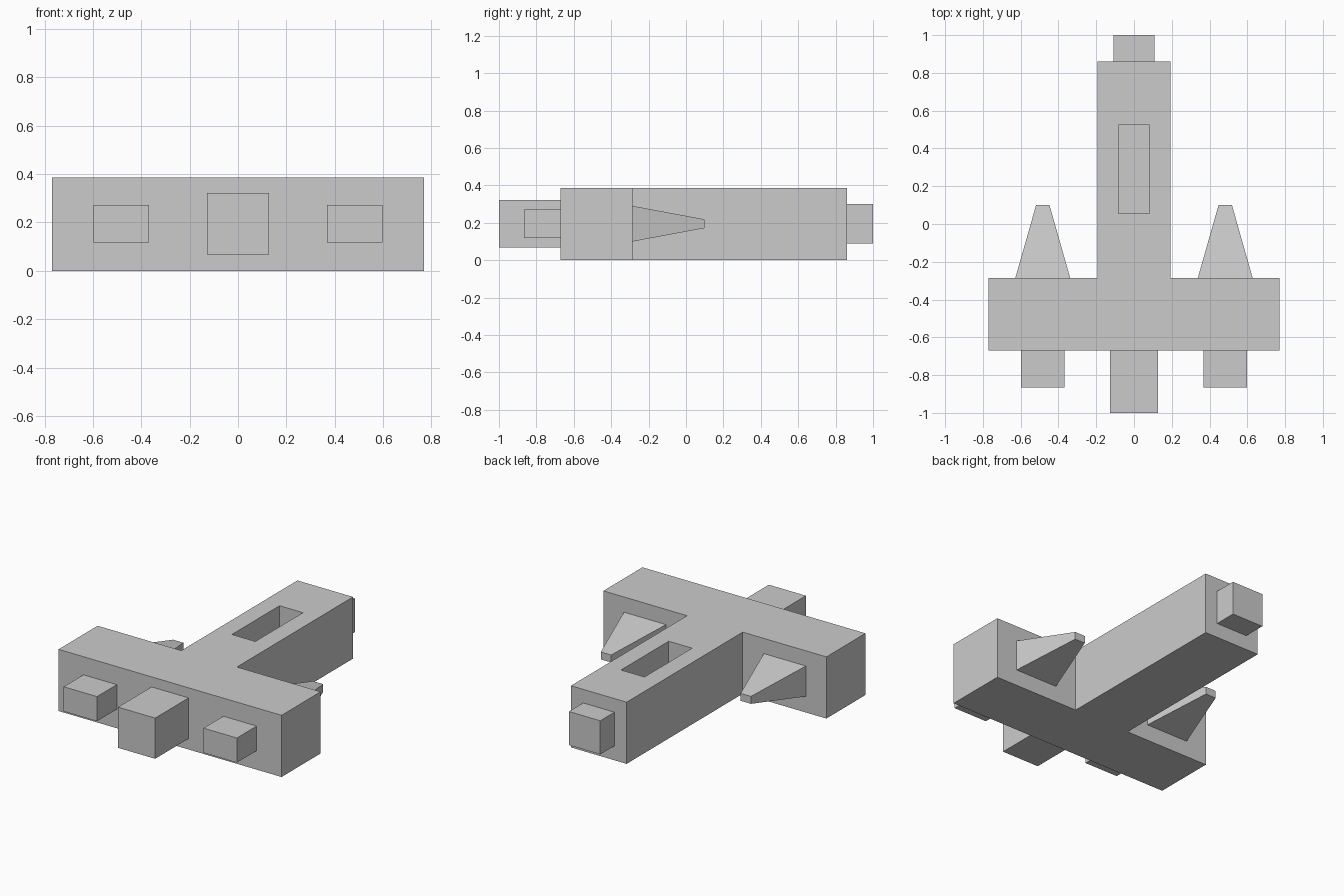
import bpy
import bmesh

cube = bpy.data.objects.get("Cube")
if cube:
    bpy.data.objects.remove(cube, do_unlink=True)

grey = bpy.data.materials.new("plain_grey")
grey.use_nodes = True
colour = (0.6, 0.6, 0.6, 1)
grey.diffuse_color = colour
grey.node_tree.nodes["Principled BSDF"].inputs["Base Color"].default_value = colour


def add_object(name, bm):
    bmesh.ops.recalc_face_normals(bm, faces=bm.faces)
    mesh = bpy.data.meshes.new(name)
    bm.to_mesh(mesh)
    bm.free()
    mesh.materials.append(grey)
    obj = bpy.data.objects.new(name, mesh)
    bpy.context.collection.objects.link(obj)
    return obj


def block(name, x, y, z, tip=1):
    """Box between (low, high) ranges; tip scales its back end."""
    bm = bmesh.new()
    bmesh.ops.create_cube(bm, size=1)
    centre = [sum(r) / 2 for r in (x, y, z)]
    size = [r[1] - r[0] for r in (x, y, z)]
    for v in bm.verts:
        taper = tip if v.co.y > 0 else 1
        v.co.x *= taper
        v.co.z *= taper
        for i in range(3):
            v.co[i] = centre[i] + v.co[i] * size[i]
    return add_object(name, bm)


# T-shaped body: half outline, mirrored, then extruded upward
HEIGHT = 0.385
half = [(0.77, -0.67), (0.77, -0.285), (0.192, -0.285), (0.192, 0.86)]
outline = half + [(-x, y) for x, y in reversed(half)]
bm = bmesh.new()
base = bm.faces.new([bm.verts.new((x, y, 0)) for x, y in outline])
top = bmesh.ops.extrude_face_region(bm, geom=[base], use_keep_orig=True)
bmesh.ops.translate(bm, vec=(0, 0, HEIGHT),
                    verts=[g for g in top["geom"] if isinstance(g, bmesh.types.BMVert)])
body = add_object("body", bm)

# Blind slot in the top of the stem
cutter = block("slot_cutter", (-0.081, 0.081), (0.055, 0.525), (0.19, 0.5))
cutter.hide_render = True
cut = body.modifiers.new("slot", "BOOLEAN")
cut.operation = "DIFFERENCE"
cut.solver = "EXACT"
cut.object = cutter
bpy.context.view_layer.objects.active = body
bpy.ops.object.modifier_apply(modifier=cut.name)
bpy.data.objects.remove(cutter, do_unlink=True)

# Blocks on the centre line
block("front_block", (-0.128, 0.128), (-1, -0.67), (0.068, 0.322))
block("rear_block", (-0.108, 0.108), (0.86, 1), (0.09, 0.3))

# Paired front blocks and tapered rear spikes
for side, s in (("left", 1), ("right", -1)):
    block(side + "_front_block", sorted((s * 0.368, s * 0.598)),
          (-0.865, -0.67), (0.118, 0.272))
    block(side + "_rear_spike", sorted((s * 0.338, s * 0.628)),
          (-0.285, 0.1), (0.1, 0.29), tip=0.245)
